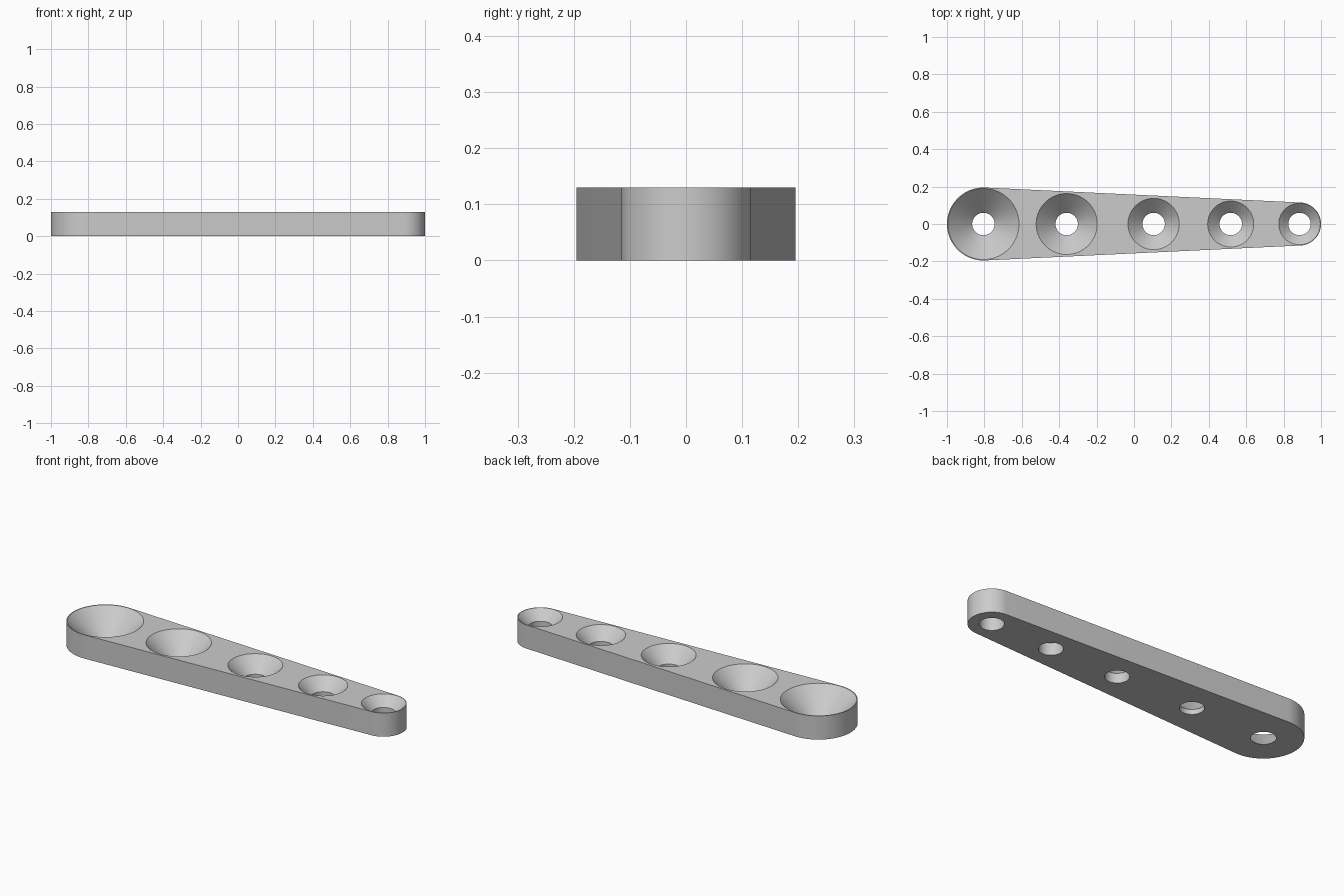
import bpy, bmesh, math

HEIGHT = 0.13
BORE = 0.06
LARGE_X, LARGE_R = -0.805, 0.195
SMALL_X, SMALL_R = 0.885, 0.115
# centre x and top radius of each countersunk hole
HOLES = [(LARGE_X, 0.19), (-0.36, 0.163), (0.105, 0.137), (0.517, 0.123), (SMALL_X, 0.111)]

cube = bpy.data.objects.get("Cube")
if cube:
    bpy.data.objects.remove(cube, do_unlink=True)

grey = bpy.data.materials.new("light_grey")
grey.use_nodes = True
colour = (0.6, 0.6, 0.6, 1)
grey.diffuse_color = colour
grey.node_tree.nodes["Principled BSDF"].inputs["Base Color"].default_value = colour


def make_object(name, bm):
    bmesh.ops.recalc_face_normals(bm, faces=bm.faces)
    mesh = bpy.data.meshes.new(name)
    bm.to_mesh(mesh)
    bm.free()
    mesh.materials.append(grey)
    obj = bpy.data.objects.new(name, mesh)
    bpy.context.collection.objects.link(obj)
    return obj


def arc(x, r, start, end, steps=48):
    angles = [start + (end - start) * i / steps for i in range(steps + 1)]
    return [(x + r * math.cos(a), r * math.sin(a), 0) for a in angles]


# Tapered bar: two end arcs joined by their common tangents, then extruded
tangent = math.acos((SMALL_R - LARGE_R) / (SMALL_X - LARGE_X))
tangent = math.pi - tangent
outline = arc(SMALL_X, SMALL_R, -tangent, tangent)
outline += arc(LARGE_X, LARGE_R, tangent, 2 * math.pi - tangent)
bm = bmesh.new()
base = bm.faces.new([bm.verts.new(p) for p in outline])
top = bmesh.ops.extrude_face_region(bm, geom=[base], use_keep_orig=True)["geom"]
bmesh.ops.translate(bm, vec=(0, 0, HEIGHT), verts=[v for v in top if isinstance(v, bmesh.types.BMVert)])
bar = make_object("tapered_bar", bm)


# Countersink cutter: straight bore below a 45 degree cone
def countersink(x, radius, segments=72):
    over = 0.02
    seat = HEIGHT - (radius - BORE)
    profile = [(BORE, -over), (BORE, seat), (radius + over, HEIGHT + over)]
    bm = bmesh.new()
    rings = []
    for r, z in profile:
        ring = bmesh.ops.create_circle(bm, segments=segments, radius=r)["verts"]
        bmesh.ops.translate(bm, vec=(x, 0, z), verts=ring)
        rings.append(ring)
    for low, high in zip(rings, rings[1:]):
        for i in range(segments):
            j = (i + 1) % segments
            bm.faces.new((low[i], low[j], high[j], high[i]))
    bm.faces.new(rings[0])
    bm.faces.new(rings[-1])
    cutter = make_object("countersink_cutter", bm)
    cutter.hide_render = True
    return cutter


bpy.ops.object.select_all(action="DESELECT")
bpy.context.view_layer.objects.active = bar
bar.select_set(True)
for x, radius in HOLES:
    cutter = countersink(x, radius)
    cut = bar.modifiers.new("countersunk_hole", "BOOLEAN")
    cut.operation = "DIFFERENCE"
    cut.solver = "EXACT"
    cut.object = cutter
    bpy.ops.object.modifier_apply(modifier=cut.name)
    bpy.data.objects.remove(cutter, do_unlink=True)

bpy.ops.object.shade_smooth_by_angle(angle=math.radians(25))
